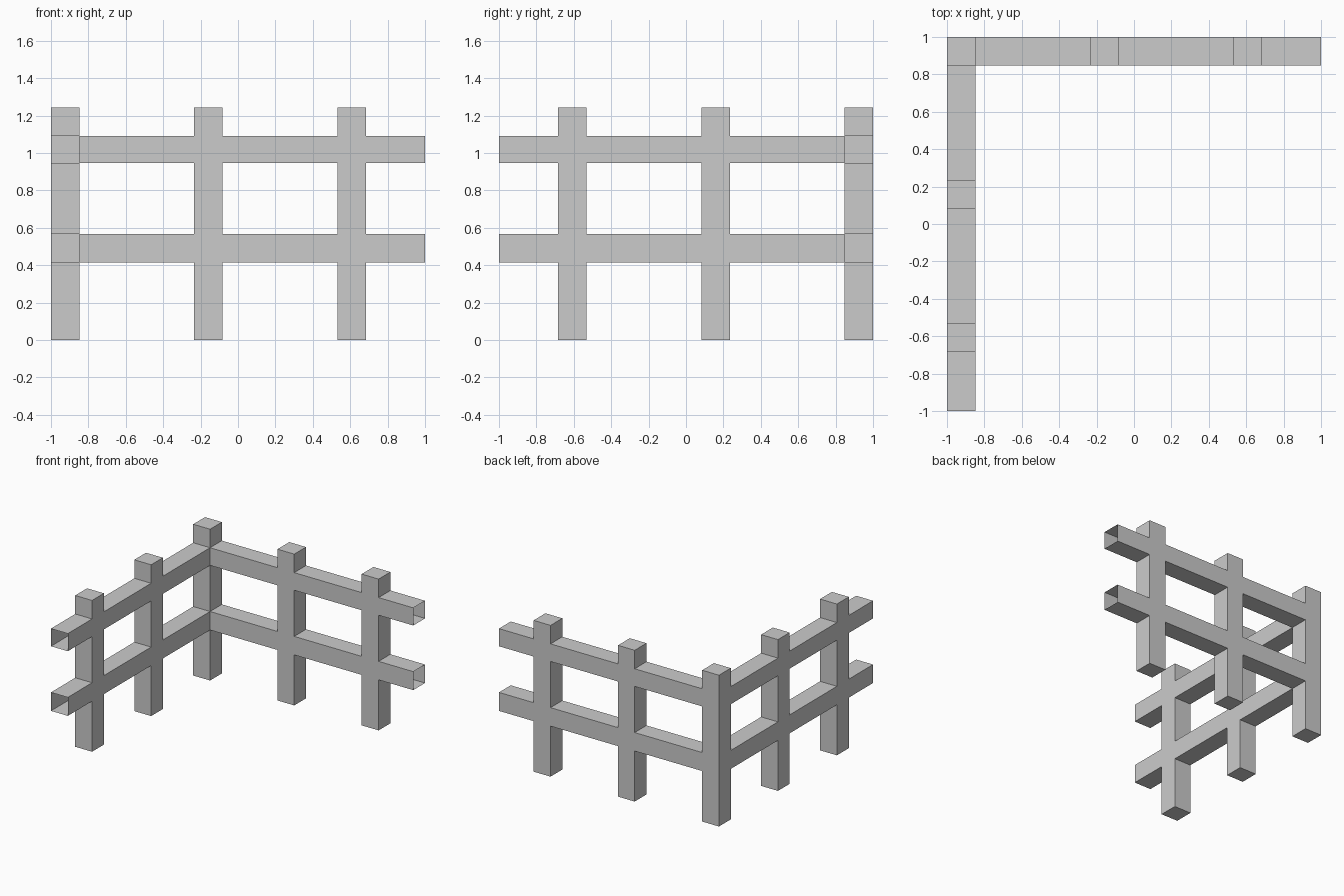
import bpy
import bmesh

if "Cube" in bpy.data.objects:
    bpy.data.objects.remove(bpy.data.objects["Cube"])

# Grid lines: distance along a fence wing from the corner, and height
ALONG = [0.0, 0.153, 0.766, 0.918, 1.531, 1.685, 2.0]
LEVELS = [0.0, 0.415, 0.567, 0.946, 1.091, 1.243]
POSTS = (0, 2, 4)      # grid intervals along a wing that hold posts
RAILS = (1, 3)         # height intervals that hold rails
LAST = len(ALONG) - 2

# Filled blocks of both wings, sharing the corner post at (0, 0)
cells = set()
for a in range(LAST + 1):
    for k in range(len(LEVELS) - 1):
        if a in POSTS or k in RAILS:
            cells.add((a, 0, k))
            cells.add((0, a, k))

bm = bmesh.new()


def add_side(cell, axis, step):
    """Add the outward face of a block on one side."""
    u, v = (axis + 1) % 3, (axis + 2) % 3
    order = [(0, 0), (1, 0), (1, 1), (0, 1)]
    corners = []
    for du, dv in order:
        c = list(cell)
        c[axis] += step > 0
        c[u] += du
        c[v] += dv
        corners.append(bm.verts.new(
            (ALONG[c[0]] - 1, 1 - ALONG[c[1]], LEVELS[c[2]])))
    bm.faces.new(corners)


# Skin only the outside; the free rail ends stay open
for cell in sorted(cells):
    for axis in range(3):
        for step in (-1, 1):
            near = list(cell)
            near[axis] += step
            open_end = axis < 2 and step > 0 and cell[axis] == LAST
            if tuple(near) not in cells and not open_end:
                add_side(cell, axis, step)

# Weld into one continuous shell and merge flat regions
bmesh.ops.remove_doubles(bm, verts=bm.verts[:], dist=0.0005)
bmesh.ops.recalc_face_normals(bm, faces=bm.faces[:])
bmesh.ops.dissolve_limit(bm, angle_limit=0.01,
                         verts=bm.verts[:], edges=bm.edges[:])

mesh = bpy.data.meshes.new("corner_fence")
bm.to_mesh(mesh)
bm.free()
fence = bpy.data.objects.new("corner_fence", mesh)
bpy.context.collection.objects.link(fence)
